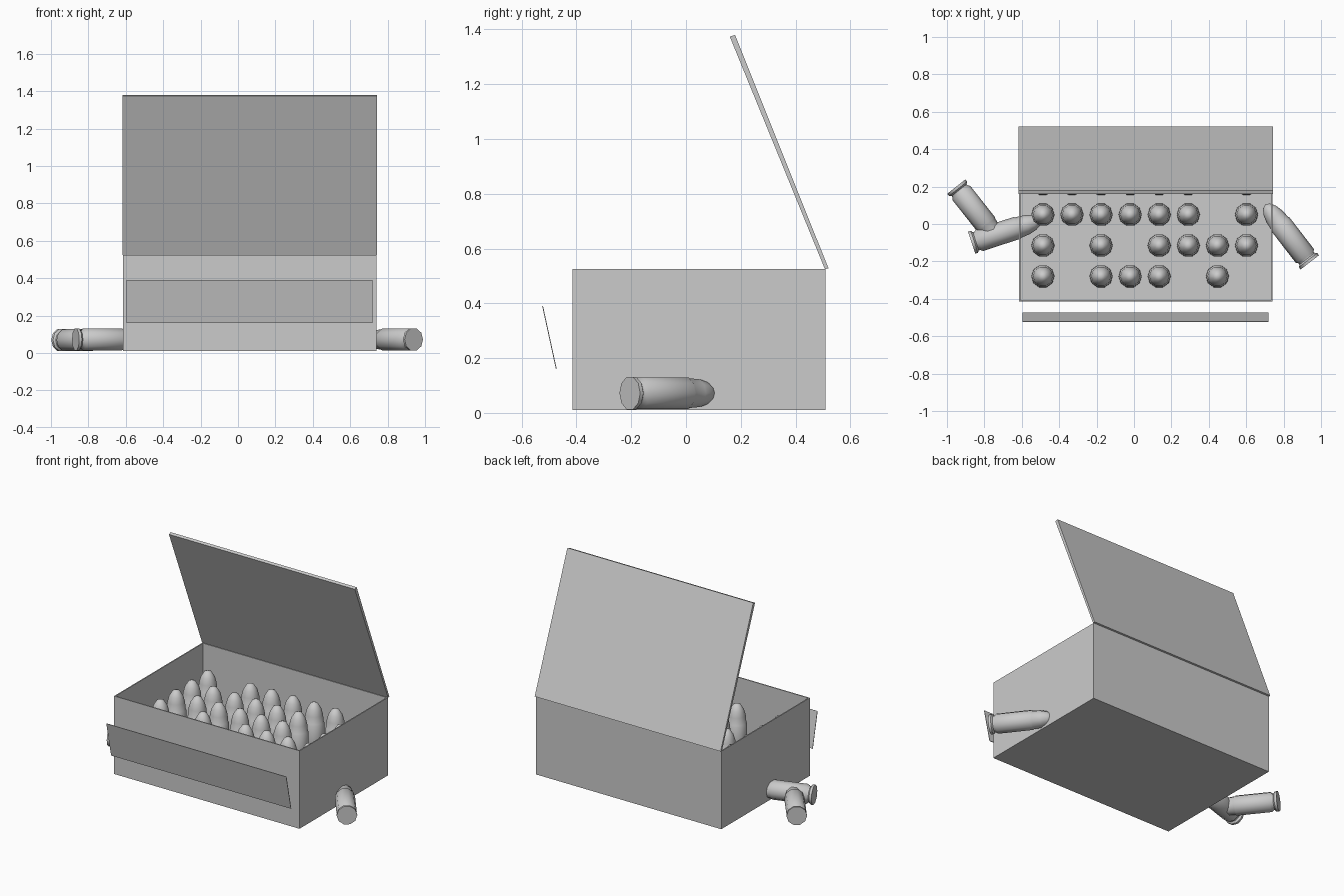
import bpy, bmesh, math
from mathutils import Vector, Matrix

if "Cube" in bpy.data.objects:
    bpy.data.objects.remove(bpy.data.objects["Cube"])


def make_object(name, bm, smooth=False):
    bmesh.ops.recalc_face_normals(bm, faces=bm.faces)
    mesh = bpy.data.meshes.new(name)
    bm.to_mesh(mesh)
    bm.free()
    if smooth:
        for p in mesh.polygons:
            p.use_smooth = True
        mesh.set_sharp_from_angle(angle=math.radians(40))
    ob = bpy.data.objects.new(name, mesh)
    bpy.context.collection.objects.link(ob)
    return ob


def cuboid(bm, lo, hi):
    lo, hi = Vector(lo), Vector(hi)
    m = Matrix.Translation((lo + hi) / 2) @ Matrix.Diagonal((*(hi - lo), 1))
    return bmesh.ops.create_cube(bm, size=1, matrix=m)


def side_profile(name, pts, x0, x1):
    """Extrude a (y, z) outline along x."""
    bm = bmesh.new()
    face = bm.faces.new([bm.verts.new((x0, y, z)) for y, z in pts])
    ext = bmesh.ops.extrude_face_region(bm, geom=[face])
    verts = [v for v in ext["geom"] if isinstance(v, bmesh.types.BMVert)]
    bmesh.ops.translate(bm, verts=verts, vec=(x1 - x0, 0, 0))
    return make_object(name, bm)


# Open carton: block with an inset, sunken top
bm = bmesh.new()
cuboid(bm, (-0.615, -0.415, 0.01), (0.74, 0.51, 0.525))
bm.normal_update()
top = max(bm.faces, key=lambda f: f.calc_center_median().z)
bmesh.ops.inset_region(bm, faces=[top], thickness=0.01)
ext = bmesh.ops.extrude_face_region(bm, geom=[top])
bmesh.ops.delete(bm, geom=[top], context='FACES_ONLY')
sunk = [v for v in ext["geom"] if isinstance(v, bmesh.types.BMVert)]
bmesh.ops.translate(bm, verts=sunk, vec=(0, 0, -0.49))
make_object("carton", bm)

# Lid leaning forward over the carton, and the loose front strip
side_profile("lid", [(0.507, 0.525), (0.52, 0.528), (0.179, 1.38), (0.16, 1.373)],
             -0.617, 0.742)
side_profile("front_strip", [(-0.475, 0.16), (-0.472, 0.161), (-0.522, 0.391), (-0.525, 0.39)],
             -0.595, 0.72)

# Cartridge: lathed rim, groove, case and rounded nose
PROFILE = [(0.062, 0), (0.062, 0.015), (0.051, 0.024), (0.051, 0.032), (0.061, 0.044),
           (0.061, 0.255), (0.057, 0.262), (0.053, 0.31), (0.042, 0.35),
           (0.023, 0.38), (0, 0.39)]
SIDES = 10
bm = bmesh.new()
rings = [[bm.verts.new((r * math.cos(math.tau * i / SIDES),
                        r * math.sin(math.tau * i / SIDES), z)) for i in range(SIDES)]
         for r, z in PROFILE[:-1]]
for a, b in zip(rings, rings[1:]):
    for i in range(SIDES):
        j = (i + 1) % SIDES
        bm.faces.new((a[i], a[j], b[j], b[i]))
tip = bm.verts.new((0, 0, PROFILE[-1][1]))
for i in range(SIDES):
    bm.faces.new((rings[-1][i], rings[-1][(i + 1) % SIDES], tip))
bm.faces.new(rings[0][::-1])
first = make_object("cartridge", bm, smooth=True)
cartridge_mesh = first.data
bpy.data.objects.remove(first)


def place(name, base, direction=(0, 0, 1)):
    ob = bpy.data.objects.new(name, cartridge_mesh)
    ob.rotation_euler = Vector(direction).to_track_quat('Z', 'Y').to_euler()
    ob.location = base
    bpy.context.collection.objects.link(ob)


# Standing cartridges, rows from front to back, with gaps
ROWS = ["x.xxx.x.", "x.x.xxxx", "xxxxxx.x", "xxxxxx.x", "x.xxxxx."]
for r, row in enumerate(ROWS):
    for c, mark in enumerate(row):
        if mark == "x":
            place("standing_cartridge", (-0.487 + 0.1555 * c, -0.28 + 0.165 * r, 0.036))

# Loose cartridges lying beside the carton
place("loose_cartridge", (0.94, -0.205, 0.072), (-0.61, 0.79, 0))
place("loose_cartridge", (-0.868, -0.1, 0.072), (0.95, 0.31, 0))
place("loose_cartridge", (-0.95, 0.2, 0.069), (0.62, -0.785, 0))
